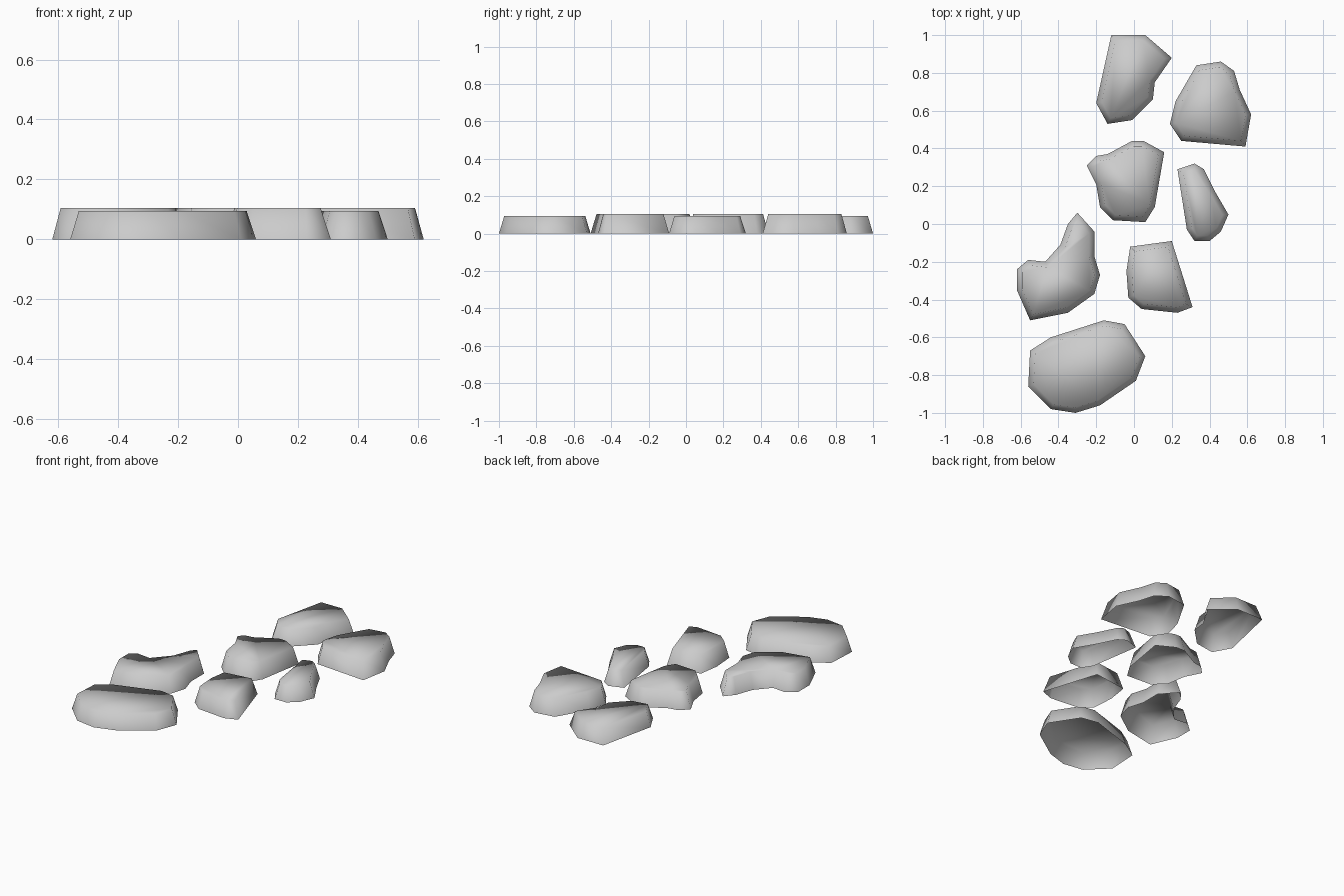
import bpy
import bmesh
from mathutils import Vector

default_cube = bpy.data.objects.get("Cube")
if default_cube:
    bpy.data.objects.remove(default_cube, do_unlink=True)

# Single stone colour
stone_grey = bpy.data.materials.new("stone_grey")
stone_grey.use_nodes = True
colour = (0.6, 0.6, 0.6, 1.0)
stone_grey.diffuse_color = colour
stone_grey.node_tree.nodes["Principled BSDF"].inputs["Base Color"].default_value = colour

SLOPE_INSET = 0.028


def inset_outline(points, distance):
    """Move every corner of a clockwise outline inward along its mitre."""
    moved = []
    for index, corner in enumerate(points):
        before = (corner - points[index - 1]).normalized()
        after = (points[(index + 1) % len(points)] - corner).normalized()
        normal_before = Vector((before.y, -before.x))
        normal_after = Vector((after.y, -after.x))
        mitre = (normal_before + normal_after).normalized()
        stretch = max(mitre.dot(normal_after), 0.6)
        moved.append(corner + mitre * distance / stretch)
    return moved


def paving_stone(name, height, outline):
    """Flat-topped stone with sloping walls and an open underside."""
    base = [Vector(point) for point in outline]
    top = inset_outline(base, SLOPE_INSET)
    bm = bmesh.new()
    lower = [bm.verts.new((p.x, p.y, 0)) for p in base]
    upper = [bm.verts.new((p.x, p.y, height)) for p in top]
    bm.faces.new(list(reversed(upper)))
    for index in range(len(base)):
        bm.faces.new((lower[index - 1], lower[index], upper[index], upper[index - 1]))
    # Top faces up, walls face outward
    bm.normal_update()
    for face in bm.faces:
        centre = sum((v.co for v in lower), Vector()) / len(lower)
        if len(face.verts) > 4 or face.normal.z < 0:
            if face.normal.z < 0:
                face.normal_flip()
    for face in bm.faces:
        face.smooth = True
    mesh = bpy.data.meshes.new(name)
    bm.to_mesh(mesh)
    bm.free()
    mesh.materials.append(stone_grey)
    stone = bpy.data.objects.new(name, mesh)
    bpy.context.collection.objects.link(stone)
    return stone


LOW, TALL = 0.095, 0.105

# Stones from the back of the path to the front, outlines run clockwise
paving_stone("back_stone", LOW, [
    (-.12, 1), (.06, 1), (.2, .88), (.11, .75), (.1, .66), (-.01, .55),
    (-.14, .53), (-.2, .64)])
paving_stone("back_side_stone", TALL, [
    (.33, .84), (.46, .86), (.53, .81), (.56, .71), (.62, .58), (.59, .41),
    (.25, .44), (.19, .53), (.22, .65)])
paving_stone("centre_stone", TALL, [
    (-.25, .31), (-.2, .36), (-.14, .37), (-.01, .44), (.05, .44), (.16, .38),
    (.11, .09), (.06, .01), (-.11, .02), (-.18, .09), (-.2, .21)])
paving_stone("narrow_stone", LOW, [
    (.23, .29), (.32, .32), (.37, .29), (.43, .17), (.5, .05), (.46, -.04),
    (.4, -.09), (.32, -.09), (.28, -.03)])
paving_stone("curved_stone", TALL, [
    (-.3, .06), (-.21, -.04), (-.21, -.17), (-.18, -.27), (-.21, -.37),
    (-.35, -.47), (-.55, -.51), (-.62, -.35), (-.62, -.24), (-.56, -.19),
    (-.47, -.2), (-.39, -.11), (-.35, 0)])
paving_stone("square_stone", TALL, [
    (-.02, -.12), (.2, -.09), (.31, -.44), (.23, -.47), (.04, -.45),
    (-.03, -.39), (-.04, -.25)])
paving_stone("front_stone", LOW, [
    (-.55, -.67), (-.44, -.6), (-.16, -.51), (-.05, -.53), (.06, -.7),
    (.01, -.83), (-.18, -.96), (-.31, -1), (-.44, -.98), (-.56, -.86)])
